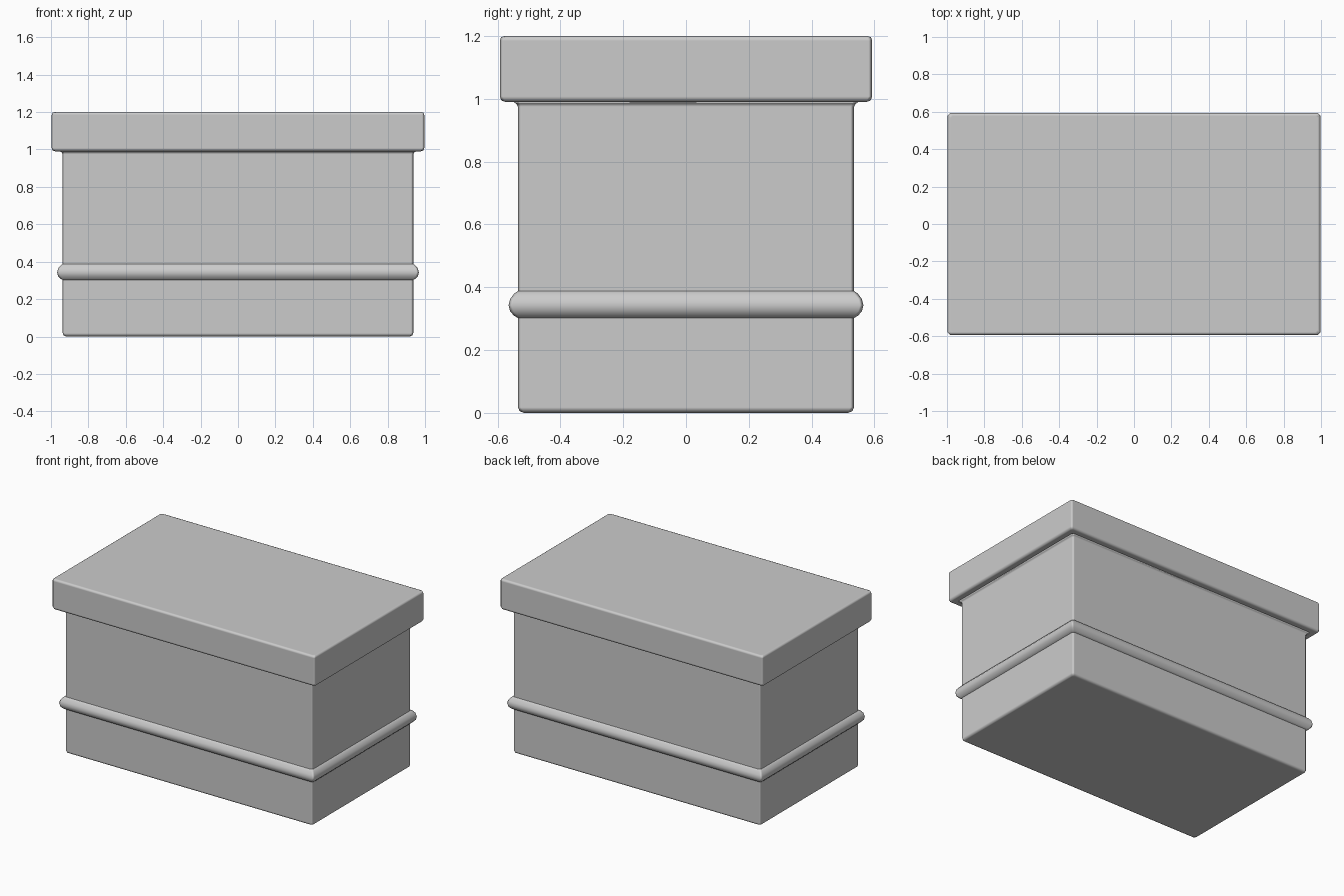
import bpy, bmesh

if "Cube" in bpy.data.objects:
    bpy.data.objects.remove(bpy.data.objects["Cube"])

BX, BY = 0.937, 0.535   # body half width and half depth


def moulding(name, hx, hy, profile, corner, capped=True):
    """Sweep a (outward offset, z) profile around a chamfered rectangle."""
    bm = bmesh.new()
    rings = []
    for off, z in profile:
        x, y = hx + off, hy + off
        c = corner
        pts = [(x, -y + c), (x, y - c), (x - c, y), (-x + c, y),
               (-x, y - c), (-x, -y + c), (-x + c, -y), (x - c, -y)]
        rings.append([bm.verts.new((px, py, z)) for px, py in pts])
    pairs = list(zip(rings, rings[1:]))
    if not capped:
        pairs.append((rings[-1], rings[0]))
    for a, b in pairs:
        for i in range(8):
            j = (i + 1) % 8
            bm.faces.new((a[i], a[j], b[j], b[i]))
    if capped:
        bm.faces.new(rings[0][::-1])
        bm.faces.new(rings[-1])
    bmesh.ops.recalc_face_normals(bm, faces=bm.faces)
    for f in bm.faces:
        f.smooth = True
    mesh = bpy.data.meshes.new(name)
    bm.to_mesh(mesh)
    bm.free()
    obj = bpy.data.objects.new(name, mesh)
    bpy.context.collection.objects.link(obj)
    # Weighted normals keep the broad faces flat and the small bevels soft
    obj.modifiers.new("Weighted Normals", 'WEIGHTED_NORMAL').weight = 100
    return obj


# Main box, with a small flare where it meets the lid
moulding("body", BX, BY,
         [(-0.018, 0.0), (-0.005, 0.006), (0, 0.018), (0, 0.975),
          (0.006, 0.985), (0.02, 0.993)], 0.012)

# Overhanging lid with softened edges
moulding("lid", 0.996, 0.593,
         [(-0.018, 0.99), (-0.005, 0.995), (0, 1.008),
          (0, 1.185), (-0.004, 1.196), (-0.015, 1.2)], 0.012)

# Rounded bead running around the body
moulding("bead_trim", BX, BY,
         [(-0.01, 0.30), (0.0, 0.302), (0.012, 0.309), (0.025, 0.323),
          (0.03, 0.343), (0.025, 0.363), (0.012, 0.38), (0.0, 0.388),
          (-0.01, 0.39)], 0.012, capped=False)
